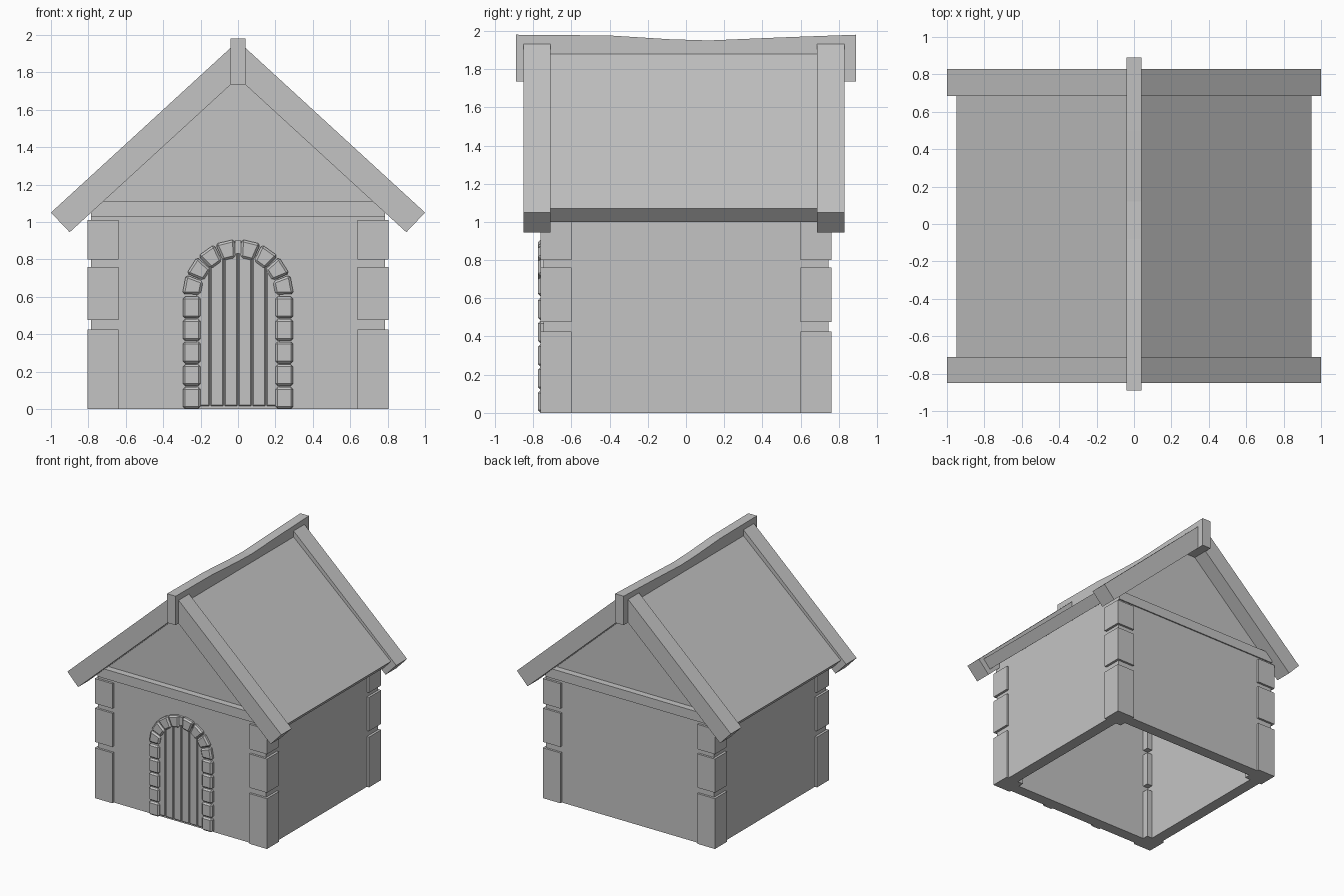
import bpy, bmesh, math
from mathutils import Vector

if "Cube" in bpy.data.objects:
    bpy.data.objects.remove(bpy.data.objects["Cube"], do_unlink=True)

grey = bpy.data.materials.new("plain_grey")
grey.use_nodes = True
tone = (0.55, 0.55, 0.55, 1)
grey.diffuse_color = tone
grey.node_tree.nodes["Principled BSDF"].inputs["Base Color"].default_value = tone


def prism(name, outline, y0, y1, bevel=0):
    """Extrude an (x, z) outline from y0 to y1."""
    bm = bmesh.new()
    face = bm.faces.new([bm.verts.new((x, y0, z)) for x, z in outline])
    grown = bmesh.ops.extrude_face_region(bm, geom=[face])["geom"]
    moved = [v for v in grown if isinstance(v, bmesh.types.BMVert)]
    bmesh.ops.translate(bm, verts=moved, vec=Vector((0, y1 - y0, 0)))
    bmesh.ops.recalc_face_normals(bm, faces=bm.faces)
    mesh = bpy.data.meshes.new(name)
    bm.to_mesh(mesh)
    bm.free()
    mesh.materials.append(grey)
    ob = bpy.data.objects.new(name, mesh)
    bpy.context.collection.objects.link(ob)
    if bevel:
        mod = ob.modifiers.new("Bevel", 'BEVEL')
        mod.width = bevel
        mod.segments = 1
    return ob


def box(name, x0, x1, y0, y1, z0, z1, bevel=0):
    return prism(name, [(x0, z0), (x1, z0), (x1, z1), (x0, z1)], y0, y1, bevel)


def ring(name, ox, oy, thick, z0, z1):
    """Four bars around a hollow rectangle."""
    for s, side in ((-1, "front"), (1, "back")):
        a, b = sorted((s * oy, s * (oy - thick)))
        box(f"{side}_{name}", -ox, ox, a, b, z0, z1)
    for s, side in ((1, "left"), (-1, "right")):
        a, b = sorted((s * ox, s * (ox - thick)))
        box(f"{side}_{name}", a, b, thick - oy, oy - thick, z0, z1)


# Hollow walls and the beams resting on them
ring("wall", 0.785, 0.745, 0.095, 0, 1.03)
ring("wall_beam", 0.785, 0.755, 0.115, 1.03, 1.11)

# Corner blocks
for sx, side in ((1, "left"), (-1, "right")):
    for sy, end in ((-1, "front"), (1, "back")):
        for i, (z0, z1) in enumerate(((0, 0.425), (0.475, 0.76), (0.80, 1.01))):
            xs = sorted((sx * 0.64, sx * 0.805))
            ys = sorted((sy * 0.60, sy * 0.763))
            box(f"{end}_{side}_corner_block_{i + 1}", *xs, *ys, z0, z1)

# Gables
for y, end in ((-0.70, "front"), (0.64, "back")):
    prism(f"{end}_gable", [(-0.78, 1.1), (0.78, 1.1), (0, 1.82)], y, y + 0.06)

# Roof slopes and the boards along their ends
for s, side in ((1, "left"), (-1, "right")):
    slope = [(0, 1.915), (0.95, 1.07), (0.885, 1.0), (0, 1.79)]
    prism(f"{side}_roof", [(s * x, z) for x, z in slope], -0.71, 0.685)
    board = [(0, 1.967), (1.0, 1.05), (0.90, 0.945), (0, 1.77)]
    for y0, y1, end in ((-0.85, -0.71, "front"), (0.685, 0.83, "back")):
        prism(f"{end}_{side}_gable_board", [(s * x, z) for x, z in board], y0, y1)

# Sagging ridge beam, drawn in side profile and turned to run front to back
ridge = prism("ridge_beam", [(-0.89, 1.735), (0.89, 1.735), (0.89, 1.98),
                             (0.5, 1.966), (0.12, 1.95), (-0.08, 1.956),
                             (-0.4, 1.976), (-0.89, 1.98)], -0.04, 0.04)
ridge.rotation_euler.z = math.pi / 2

# Door planks, cut to the arch
SPRING, R_IN, R_OUT = 0.61, 0.2, 0.298
edges = [-0.225, -0.15, -0.075, 0, 0.075, 0.15, 0.225]


def arch_z(x):
    return SPRING + math.sqrt(0.235 ** 2 - x * x)


for i, (a, b) in enumerate(zip(edges, edges[1:])):
    a, b = a + 0.002, b - 0.002
    prism(f"door_plank_{i + 1}", [(a, 0.015), (b, 0.015), (b, arch_z(b)),
                                  (a, arch_z(a))], -0.757, -0.70, 0.005)

# Door surround: stacked jamb stones and a ring of arch stones
STONE_FRONT, STONE_BACK = -0.775, -0.70
for s, side in ((1, "left"), (-1, "right")):
    for i in range(5):
        z = i * 0.121
        xs = sorted((s * R_IN, s * 0.295))
        box(f"{side}_jamb_stone_{i + 1}", *xs, STONE_FRONT, STONE_BACK,
            z + 0.002, z + 0.117, 0.012)
    for i in range(4):
        t0 = math.radians(i * 21.8 + 0.8)
        t1 = math.radians((i + 1) * 21.8 - 0.8)
        pts = [(r, t) for r, t in ((R_IN, t0), (R_OUT, t0), (R_OUT, t1), (R_IN, t1))]
        prism(f"{side}_arch_stone_{i + 1}",
              [(s * r * math.cos(t), SPRING + r * math.sin(t)) for r, t in pts],
              STONE_FRONT, STONE_BACK, 0.012)
box("arch_key", -0.016, 0.016, -0.765, STONE_BACK, 0.83, 0.9)
